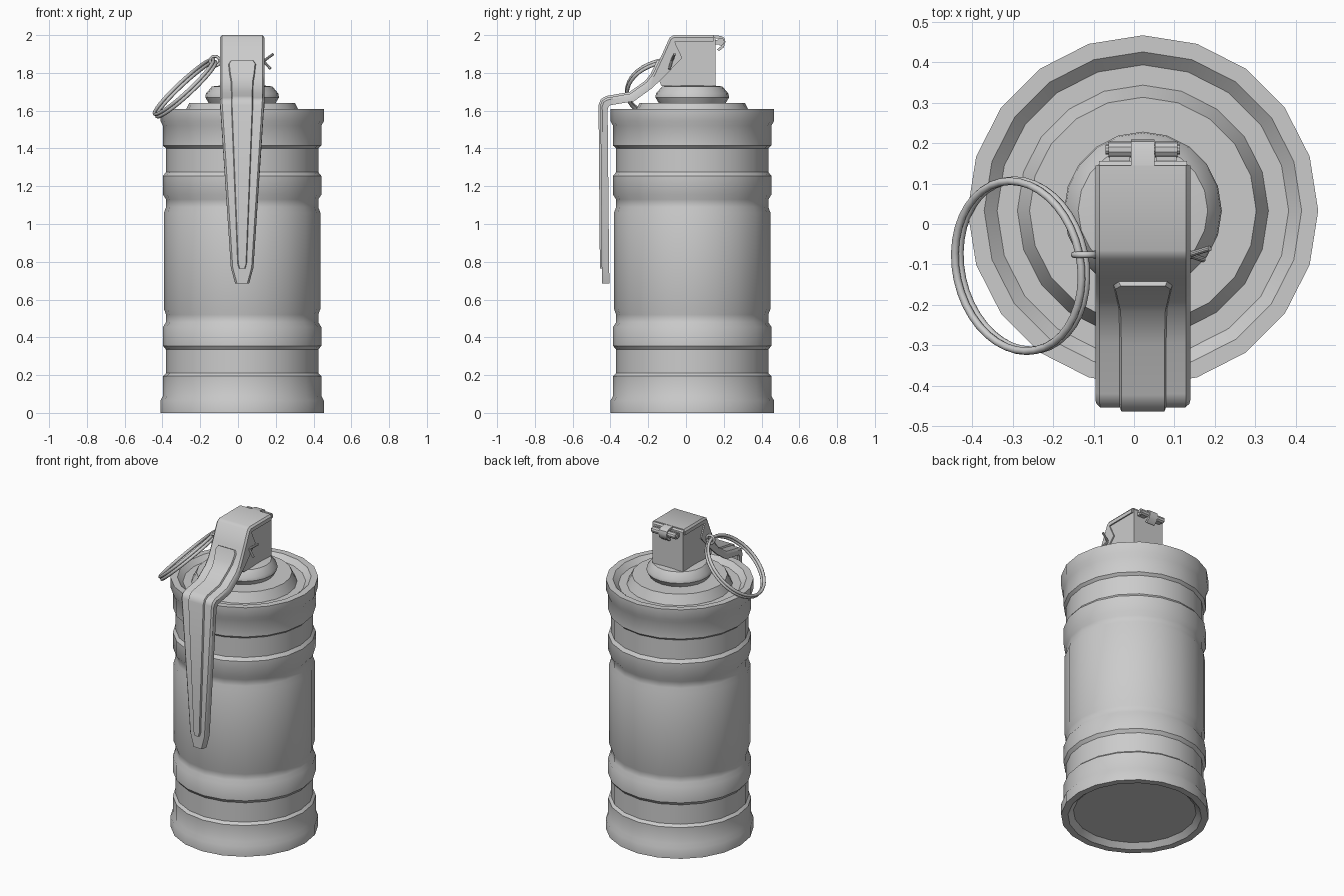
import bpy, bmesh, math
from mathutils import Vector, Matrix

cube = bpy.data.objects.get("Cube")
if cube:
    bpy.data.objects.remove(cube, do_unlink=True)

CX, CY = 0.022, 0.033
metal = bpy.data.materials.new("grey_metal")
metal.use_nodes = True
GREY = (0.6, 0.6, 0.6, 1)
metal.diffuse_color = GREY
metal.node_tree.nodes["Principled BSDF"].inputs["Base Color"].default_value = GREY


def finish(name, bm, angle=35):
    bmesh.ops.recalc_face_normals(bm, faces=bm.faces)
    mesh = bpy.data.meshes.new(name)
    bm.to_mesh(mesh)
    bm.free()
    mesh.materials.append(metal)
    ob = bpy.data.objects.new(name, mesh)
    bpy.context.collection.objects.link(ob)
    bpy.ops.object.select_all(action='DESELECT')
    ob.select_set(True)
    bpy.context.view_layer.objects.active = ob
    bpy.ops.object.shade_smooth_by_angle(angle=math.radians(angle))
    return ob


def loft(name, rings, caps=True, loop=False, angle=35):
    """Skin a list of closed rings of points."""
    bm = bmesh.new()
    rows = [[bm.verts.new(p) for p in ring] for ring in rings]
    pairs = list(zip(rows, rows[1:])) + ([(rows[-1], rows[0])] if loop else [])
    for a, b in pairs:
        for i in range(len(a)):
            j = (i + 1) % len(a)
            bm.faces.new((a[i], a[j], b[j], b[i]))
    if caps and not loop:
        bm.faces.new(rows[0])
        bm.faces.new(rows[-1])
    return finish(name, bm, angle)


def lathe(name, profile, sides=20):
    rings = []
    for r, z in profile:
        turn = [2 * math.pi * i / sides for i in range(sides)]
        rings.append([(CX + r * math.cos(t), CY + r * math.sin(t), z) for t in turn])
    return loft(name, rings)


def extrude_x(name, outline, x0, x1):
    return loft(name, [[(x, y, z) for y, z in outline] for x in (x0, x1)])


def rod(name, a, b, r, sides=10):
    a, b = Vector(a), Vector(b)
    q = (b - a).to_track_quat('Z', 'Y')
    circle = [q @ Vector((r * math.cos(2 * math.pi * i / sides),
                          r * math.sin(2 * math.pi * i / sides), 0)) for i in range(sides)]
    return loft(name, [[a + c for c in circle], [b + c for c in circle]])


def wire_ring(name, centre, u, v, radius, tube, n=40, sides=8):
    u, v, c = Vector(u).normalized(), Vector(v).normalized(), Vector(centre)
    w = u.cross(v)
    rings = []
    for i in range(n):
        t = 2 * math.pi * i / n
        d = u * math.cos(t) + v * math.sin(t)
        rings.append([c + d * (radius + tube * math.cos(s)) + w * tube * math.sin(s)
                      for s in (2 * math.pi * k / sides for k in range(sides))])
    return loft(name, rings, loop=True, angle=60)


# Canister with mirrored bands at both ends, recessed base and lid
RIM, BAND, NECK, MAIN = 0.433, 0.419, 0.403, 0.414
band = [(0.36, 0.03), (0.392, 0), (RIM, 0), (RIM, 0.065), (BAND, 0.09), (BAND, 0.195),
        (NECK, 0.21), (NECK, 0.335), (BAND, 0.355), (BAND, 0.455),
        (NECK, 0.48), (NECK, 0.52), (MAIN, 0.55)]
top = [(r, 1.61 - z) for r, z in reversed(band)]
lid = [(0.31, 1.58), (0.28, 1.64), (0.177, 1.64), (0.195, 1.67), (0.192, 1.69),
       (0.16, 1.728), (0.1, 1.735)]
lathe("canister_body", band + top + lid)

# Fuse head block under the lever
extrude_x("fuse_head", [(0.155, 1.73), (0.155, 1.985), (0.145, 1.993), (-0.06, 1.993),
                        (-0.085, 1.97), (-0.155, 1.79), (-0.13, 1.73)],
          CX - 0.109, CX + 0.109)

# Safety lever: outer (y, z), inner flange edge (y, z), half width
W = 0.117
stations = [((0.145, 2.0), (0.145, 1.965), W), ((-0.065, 2.0), (-0.058, 1.965), W),
            ((-0.087, 1.987), (-0.056, 1.955), W), ((-0.135, 1.88), (-0.02, 1.88), W),
            ((-0.178, 1.79), (-0.125, 1.77), W), ((-0.21, 1.75), (-0.185, 1.715), W),
            ((-0.295, 1.69), (-0.275, 1.65), W), ((-0.42, 1.668), (-0.405, 1.628), W),
            ((-0.443, 1.655), (-0.413, 1.615), W), ((-0.453, 1.63), (-0.415, 1.6), W - 0.002),
            ((-0.446, 0.77), (-0.407, 0.77), 0.06), ((-0.445, 0.685), (-0.405, 0.685), 0.037)]
T = 0.014
rings = []
for outer, inner, w in stations:
    o, i = Vector((0, *outer)), Vector((0, *inner))
    step = (i - o).normalized()
    deep = (i - o).length
    section = [(-w, deep), (-w, 0.012), (-w + 0.01, 0), (w - 0.01, 0), (w, 0.012), (w, deep),
               (w - T, deep), (w - T, T), (T - w, T), (T - w, deep)]
    rings.append([o + step * d + Vector((CX + x, 0, 0)) for x, d in section])
loft("safety_lever", rings, angle=40)

# Raised rib along the lever: centre line (y, z), half width
rib = [(-0.144, 1.865, 0.055), (-0.152, 1.846, 0.068), (-0.178, 1.79, 0.062),
       (-0.21, 1.75, 0.055), (-0.295, 1.69, 0.053), (-0.42, 1.668, 0.053),
       (-0.443, 1.655, 0.053), (-0.453, 1.63, 0.053), (-0.446, 0.79, 0.02), (-0.446, 0.765, 0.012)]
rings = []
for k, (y, z, w) in enumerate(rib):
    a, b = rib[max(k - 1, 0)], rib[min(k + 1, len(rib) - 1)]
    out = Vector((0, b[1] - a[1], a[0] - b[0])).normalized()
    p = Vector((CX, y, z))
    rings.append([p + out * d + Vector((x, 0, 0)) for x, d in
                  ((-w - 0.006, -0.004), (-w, 0.01), (w, 0.01), (w + 0.006, -0.004))])
loft("lever_rib", rings, angle=40)

# Hinge at the back of the head
HY, HZ = 0.184, 1.965
rod("hinge_pin", (CX - 0.092, HY, HZ), (CX + 0.092, HY, HZ), 0.012)
for side, s in (("right", -1), ("left", 1)):
    rod("hinge_barrel_" + side, (CX + s * 0.03, HY, HZ), (CX + s * 0.085, HY, HZ), 0.02)
    x0, x1 = sorted((CX + s * 0.032, CX + s * 0.083))
    extrude_x("hinge_lug_" + side, [(0.145, 1.975), (0.145, 1.95), (HY, 1.95), (HY, 1.975)], x0, x1)
extrude_x("hinge_strap", [(0.13, 1.985), (0.13, 1.999), (0.185, 1.996), (0.204, 1.985),
                          (0.209, 1.965), (0.2, 1.935), (0.175, 1.915), (0.165, 1.925),
                          (0.19, 1.945), (0.196, 1.965), (0.185, 1.982)], CX - 0.029, CX + 0.029)

# Pull ring: two wound coils of wire on a tilted plane
u = Vector((0.73, 0, 0.68))
v = Vector((-0.095, 0.99, 0.10))
normal = u.cross(v).normalized()
for name, s in (("pull_ring_upper", 1), ("pull_ring_lower", -1)):
    wire_ring(name, Vector((-0.28, -0.103, 1.72)) + normal * s * 0.009, u, v, 0.212, 0.0095)

# Split pin with eye and spread ends
PY, PZ = -0.076, 1.862
wire_ring("pin_eye", (-0.122, PY, PZ), (1, 0, 0), (0, 0, 1), 0.026, 0.008, 16)
rod("pin_shaft", (-0.1, PY, PZ), (0.142, PY, PZ), 0.011)
rod("pin_end_upper", (0.135, PY, PZ), (0.187, PY + 0.016, 1.9), 0.007)
rod("pin_end_lower", (0.135, PY, PZ), (0.172, PY - 0.012, 1.822), 0.007)
